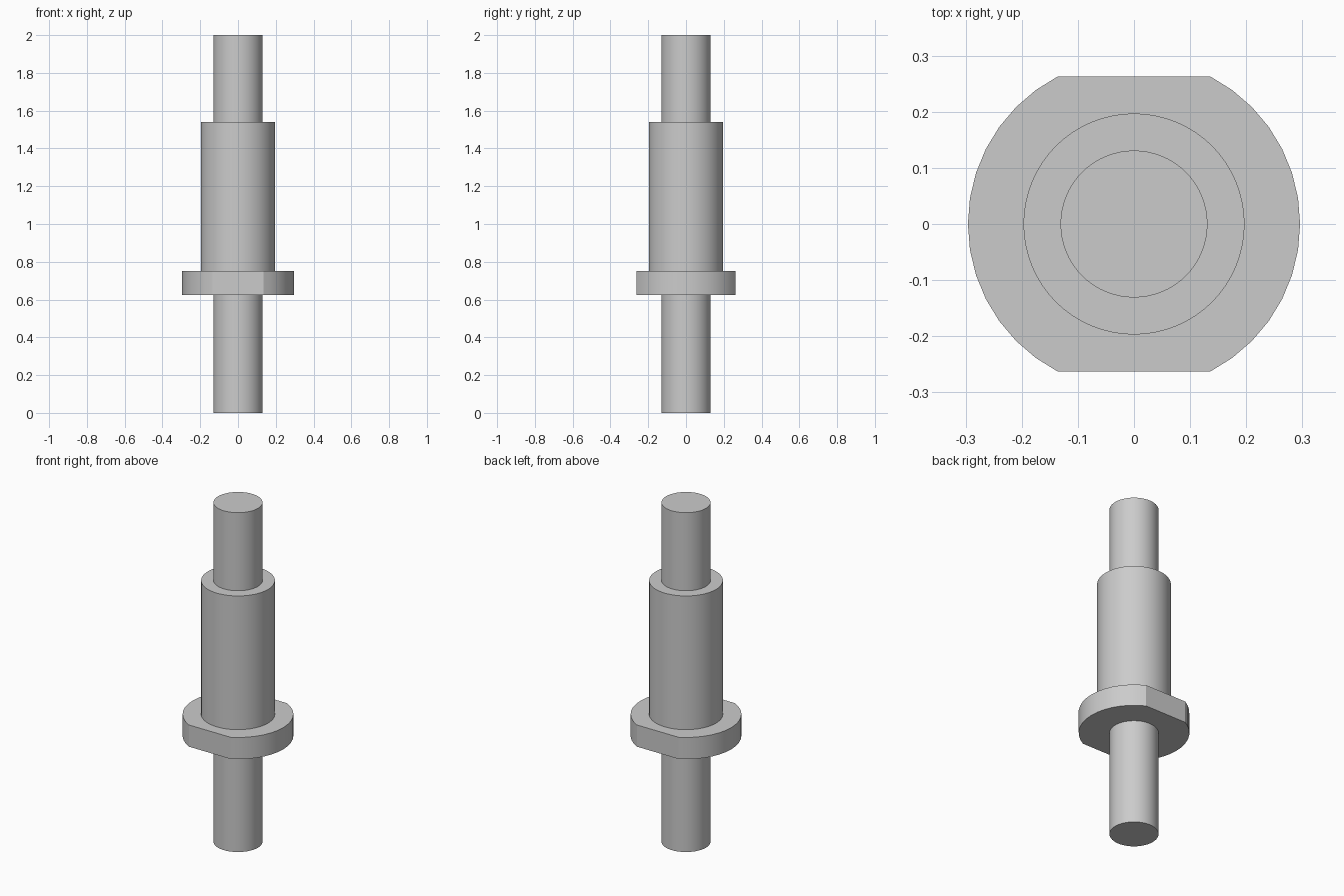
import bpy, bmesh, math

default = bpy.data.objects.get("Cube")
if default:
    bpy.data.objects.remove(default, do_unlink=True)

# One plain grey metal
grey = bpy.data.materials.new("grey_metal")
grey.use_nodes = True
colour = (0.6, 0.6, 0.6, 1.0)
grey.diffuse_color = colour
grey.node_tree.nodes["Principled BSDF"].inputs["Base Color"].default_value = colour


def circle(radius, sides=64):
    return [(radius * math.cos(2 * math.pi * i / sides),
             radius * math.sin(2 * math.pi * i / sides)) for i in range(sides)]


def flatted_circle(radius, flat, steps=14):
    """Circle cut by flats at y = +flat and y = -flat."""
    limit = math.asin(flat / radius)
    points = []
    for centre in (0, math.pi):
        for i in range(steps + 1):
            a = centre - limit + 2 * limit * i / steps
            points.append((radius * math.cos(a), radius * math.sin(a)))
    return points


def extrude_outline(name, outline, bottom, top):
    bm = bmesh.new()
    base = bm.faces.new([bm.verts.new((x, y, bottom)) for x, y in outline])
    ext = bmesh.ops.extrude_face_region(bm, geom=[base], use_keep_orig=True)
    moved = [v for v in ext["geom"] if isinstance(v, bmesh.types.BMVert)]
    bmesh.ops.translate(bm, verts=moved, vec=(0, 0, top - bottom))
    bmesh.ops.recalc_face_normals(bm, faces=bm.faces)
    mesh = bpy.data.meshes.new(name)
    bm.to_mesh(mesh)
    bm.free()
    mesh.materials.append(grey)
    obj = bpy.data.objects.new(name, mesh)
    bpy.context.collection.objects.link(obj)
    bpy.ops.object.select_all(action="DESELECT")
    obj.select_set(True)
    bpy.context.view_layer.objects.active = obj
    bpy.ops.object.shade_smooth_by_angle(angle=math.radians(20))
    return obj


# Full-height pin, thicker sleeve seated in the flange, flange with two flats
extrude_outline("centre_pin", circle(0.131), 0.0, 2.0)
extrude_outline("sleeve", circle(0.197), 0.69, 1.54)
extrude_outline("flange", flatted_circle(0.296, 0.263), 0.624, 0.752)
